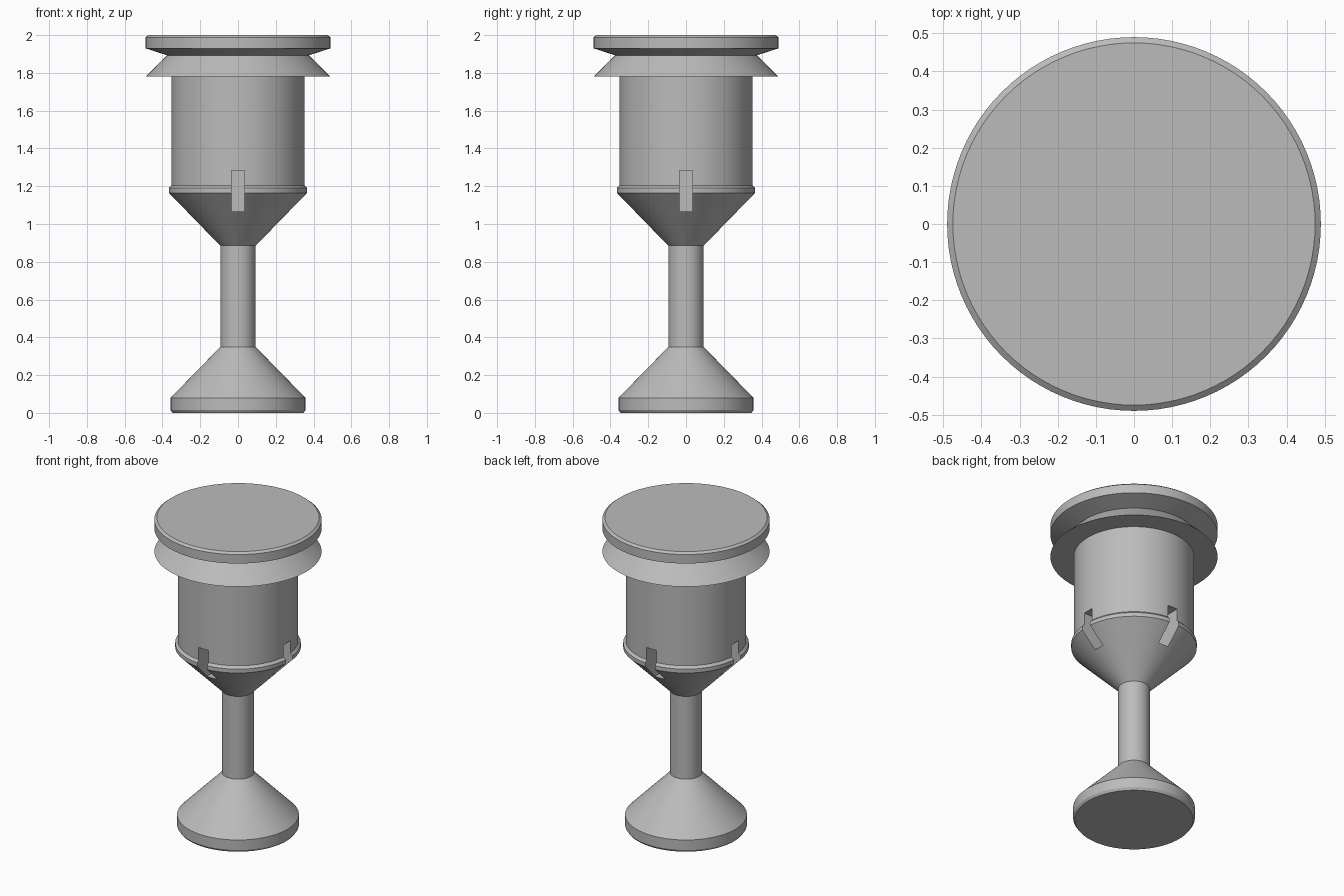
import bpy, bmesh, math
from mathutils import Matrix, Vector

old = bpy.data.objects.get("Cube")
if old:
    bpy.data.objects.remove(old, do_unlink=True)

SEGMENTS = 96

grey = bpy.data.materials.new("plain grey")
grey.use_nodes = True
colour = (0.5, 0.5, 0.5, 1)
grey.diffuse_color = colour
grey.node_tree.nodes["Principled BSDF"].inputs["Base Color"].default_value = colour


def add_object(name, bm):
    mesh = bpy.data.meshes.new(name)
    bmesh.ops.recalc_face_normals(bm, faces=bm.faces[:])
    bm.to_mesh(mesh)
    bm.free()
    mesh.materials.append(grey)
    obj = bpy.data.objects.new(name, mesh)
    bpy.context.collection.objects.link(obj)
    return obj


def activate(obj):
    bpy.ops.object.select_all(action="DESELECT")
    obj.select_set(True)
    bpy.context.view_layer.objects.active = obj


def smooth(obj):
    activate(obj)
    bpy.ops.object.shade_smooth_by_angle(angle=math.radians(12))


def lathe(name, profile):
    """Closed solid of revolution from (radius, height) points, bottom to top."""
    bm = bmesh.new()
    rings = []
    for r, z in profile:
        ring = bmesh.ops.create_circle(bm, segments=SEGMENTS, radius=r,
                                       matrix=Matrix.Translation((0, 0, z)))
        rings.append(ring["verts"])
    for low, high in zip(rings, rings[1:]):
        for i in range(SEGMENTS):
            j = (i + 1) % SEGMENTS
            bm.faces.new((low[i], low[j], high[j], high[i]))
    bm.faces.new(rings[0])
    bm.faces.new(rings[-1])
    return add_object(name, bm)


# Foot with a slightly chamfered bottom, rising to the stem
foot = lathe("foot", [(0.347, 0), (0.357, 0.015), (0.357, 0.08), (0.093, 0.35)])
stem = lathe("stem", [(0.093, 0.35), (0.093, 0.885)])

# Funnel, rim band and cylindrical body in one piece
body = lathe("body", [(0.093, 0.885), (0.368, 1.165), (0.368, 1.19),
                      (0.353, 1.205), (0.353, 1.78)])

# Flared collar and lid
collar = lathe("collar", [(0.49, 1.78), (0.375, 1.893)])
lid = lathe("lid", [(0.375, 1.893), (0.49, 1.93), (0.49, 1.988), (0.475, 2.0)])

# Four upright slots through the rim, one on each side
bm = bmesh.new()
inner, outer, bottom, top, width = 0.15, 0.5, 1.065, 1.283, 0.07
for k in range(4):
    place = (Matrix.Rotation(k * math.pi / 2, 4, "Z")
             @ Matrix.Translation(((inner + outer) / 2, 0, (bottom + top) / 2))
             @ Matrix.Diagonal((outer - inner, width, top - bottom, 1)))
    bmesh.ops.create_cube(bm, size=1, matrix=place)
cutter = add_object("slot_cutter", bm)
cutter.hide_render = True

activate(body)
cut = body.modifiers.new("slots", "BOOLEAN")
cut.operation = "DIFFERENCE"
cut.solver = "EXACT"
cut.object = cutter
bpy.ops.object.modifier_apply(modifier=cut.name)
bpy.data.objects.remove(cutter, do_unlink=True)

for part in (foot, stem, body, collar, lid):
    smooth(part)
